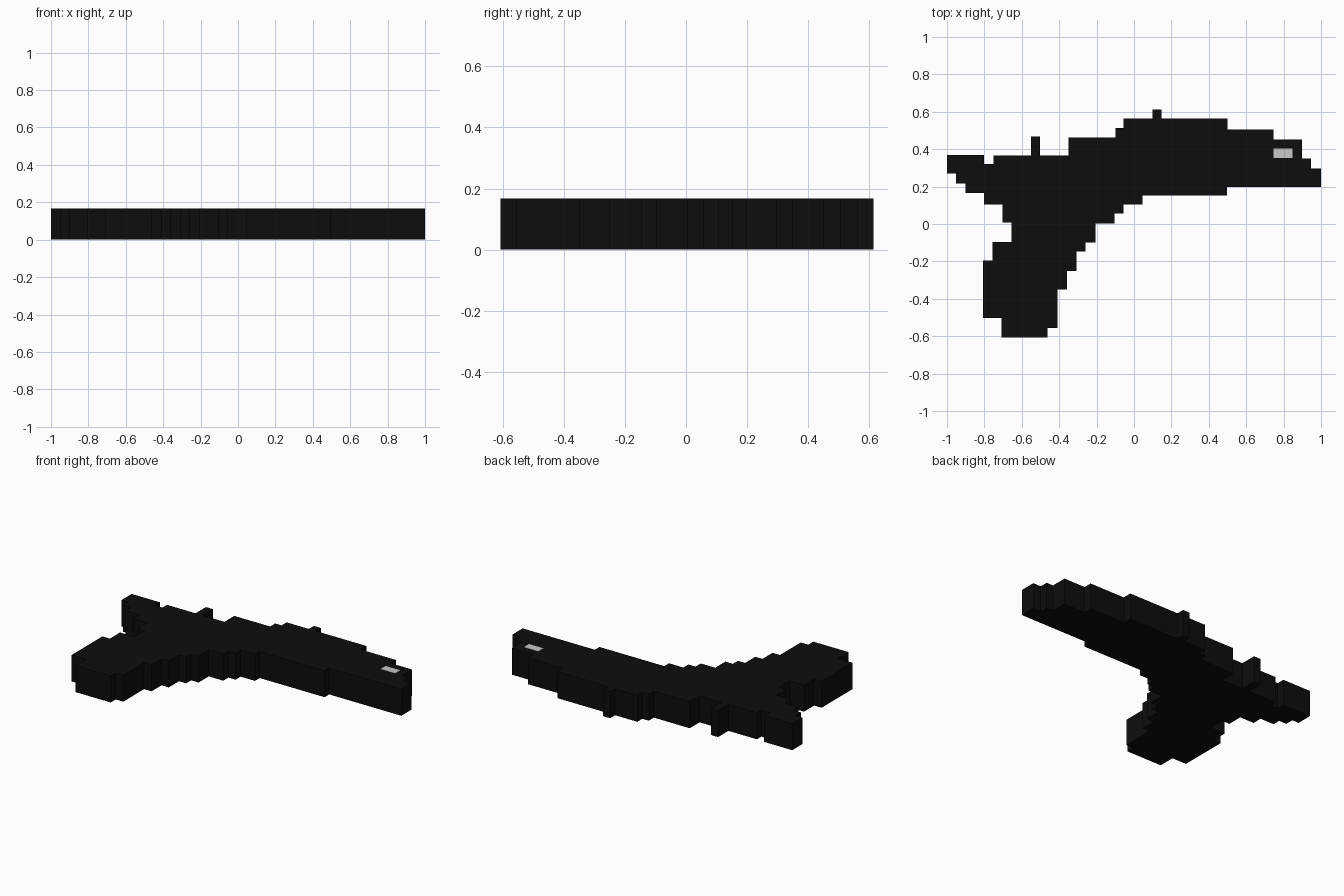
import bpy
import bmesh

HEIGHT = 0.167

default_cube = bpy.data.objects.get("Cube")
if default_cube:
    bpy.data.objects.remove(default_cube, do_unlink=True)


def make_material(name, value):
    material = bpy.data.materials.new(name)
    material.use_nodes = True
    colour = (value, value, value, 1.0)
    material.diffuse_color = colour
    shader = next(n for n in material.node_tree.nodes if n.type == "BSDF_PRINCIPLED")
    shader.inputs["Base Color"].default_value = colour
    return material


def stepped_outline(turns):
    """Closed square-cornered outline: turns alternate x, y, x, y, starting at a corner."""
    count = len(turns)
    points = []
    for i in range(count):
        here, following = turns[i], turns[(i + 1) % count]
        points.append((here, following) if i % 2 == 0 else (following, here))
    return points


def make_slab(name, turns, material, bottom=0.0, top=HEIGHT):
    """Extrude a stepped outline upwards into a flat-faced solid."""
    bm = bmesh.new()
    corners = [bm.verts.new((x, y, bottom)) for x, y in stepped_outline(turns)]
    base = bm.faces.new(corners)
    result = bmesh.ops.extrude_face_region(bm, geom=[base])
    raised = [v for v in result["geom"] if isinstance(v, bmesh.types.BMVert)]
    bmesh.ops.translate(bm, verts=raised, vec=(0, 0, top - bottom))
    bmesh.ops.recalc_face_normals(bm, faces=bm.faces[:])
    mesh = bpy.data.meshes.new(name)
    bm.to_mesh(mesh)
    bm.free()
    mesh.materials.append(material)
    slab = bpy.data.objects.new(name, mesh)
    bpy.context.collection.objects.link(slab)
    return slab


def make_block(name, left, right, low, high, material, **levels):
    return make_slab(name, [left, low, right, high], material, **levels)


black = make_material("matte black", 0.004)
grey = make_material("light grey", 0.58)

SPLIT = 0.105    # line where the grip meets the body
JOIN = -0.055    # line where the barrel meets the rear body

# Barrel: stepped top edge falling to the muzzle, then back along the underside
make_slab("barrel", [
    JOIN, 0.563, 0.5, 0.505, 0.747, 0.452, 0.897, 0.35, 0.945, 0.297,
    1.0, 0.198, 0.497, 0.152, 0.045, SPLIT], black)

# Rear body: stepped tail, with a notch in its upper edge
make_slab("rear_body", [
    -1.0, 0.37, -0.803, 0.32, -0.75, 0.365, -0.35, 0.463, -0.1, 0.513,
    JOIN, SPLIT, -0.803, 0.167, -0.9, 0.217, -0.953, 0.27], black)

# Grip: staircase on the barrel side, waist and flared heel on the other
make_slab("grip", [
    JOIN, 0.055, -0.105, 0.003, -0.206, -0.098, -0.258, -0.148,
    -0.308, -0.25, -0.358, -0.35, -0.41, -0.557, -0.462, -0.607,
    -0.708, -0.502, -0.808, -0.196, -0.756, -0.095, -0.655, 0.008,
    -0.704, SPLIT], black)

# Small upright nubs along the upper edge
make_block("front_sight", 0.1, 0.148, 0.563, 0.613, black)
make_block("rear_hammer", -0.551, -0.502, 0.365, 0.468, black)

# Pale inlay near the muzzle
make_block("muzzle_inlay", 0.747, 0.848, 0.352, 0.403, grey,
           bottom=HEIGHT - 0.004, top=HEIGHT + 0.001)
